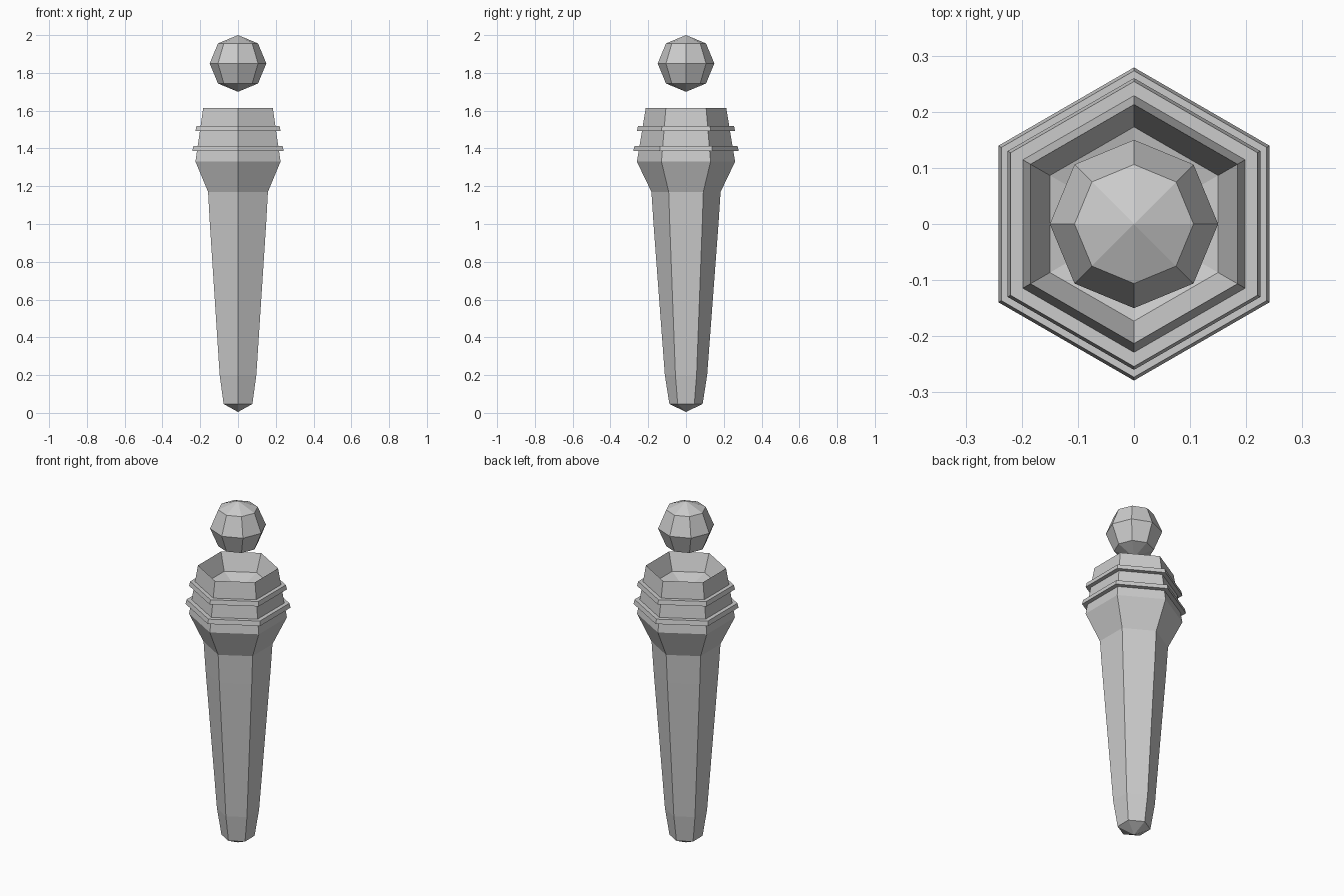
import bpy, bmesh, math

if "Cube" in bpy.data.objects:
    bpy.data.objects.remove(bpy.data.objects["Cube"])


def lathe(name, profile, sides=6, closed=False):
    """Spin (radius, z) points into a flat-faced solid; radius 0 makes a pole."""
    bm = bmesh.new()
    rings = []
    for r, z in profile:
        if r == 0:
            rings.append([bm.verts.new((0, 0, z))] * sides)
        else:
            rings.append([bm.verts.new((r * math.cos(a), r * math.sin(a), z))
                          for a in (math.pi / 2 + math.tau * i / sides for i in range(sides))])
    pairs = list(zip(rings, rings[1:]))
    if closed:
        pairs.append((rings[-1], rings[0]))
    for lo, hi in pairs:
        for i in range(sides):
            j = (i + 1) % sides
            corners = list(dict.fromkeys((lo[i], lo[j], hi[j], hi[i])))
            bm.faces.new(corners)
    bmesh.ops.recalc_face_normals(bm, faces=bm.faces)
    mesh = bpy.data.meshes.new(name)
    bm.to_mesh(mesh)
    bm.free()
    obj = bpy.data.objects.new(name, mesh)
    bpy.context.collection.objects.link(obj)
    return obj


# Hexagonal handle, flared head and hollow socket in the top
lathe("handle", [(0, 0.005), (0.088, 0.047), (0.112, 0.2), (0.172, 1.0),
                 (0.183, 1.17), (0.26, 1.33), (0.213, 1.614),
                 (0.173, 1.515), (0, 1.475)])

# Two raised collars around the head
for name, r, z in (("lower_collar", 0.279, 1.387), ("upper_collar", 0.26, 1.493)):
    lathe(name, [(0.215, z), (r, z), (r - 0.006, z + 0.026), (0.215, z + 0.026)], closed=True)

# Faceted orb floating above the socket
bpy.ops.mesh.primitive_uv_sphere_add(segments=8, ring_count=4, radius=0.15,
                                     location=(0, 0, 1.85))
bpy.context.object.name = "orb"
